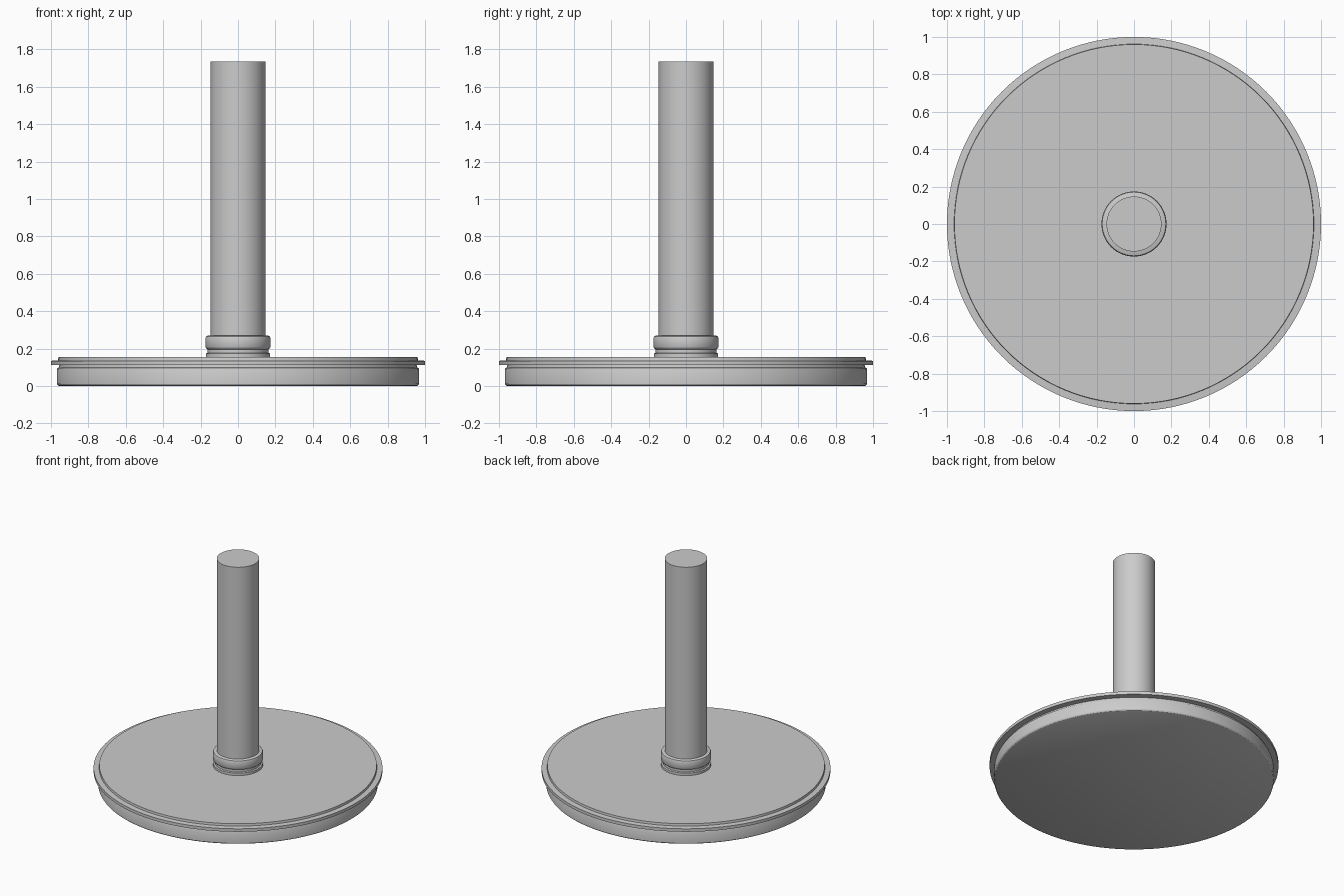
import bpy, bmesh, math

cube = bpy.data.objects.get("Cube")
if cube:
    bpy.data.objects.remove(cube, do_unlink=True)

grey = bpy.data.materials.new("plain grey")
grey.use_nodes = True
grey.diffuse_color = (0.6, 0.6, 0.6, 1)
grey.node_tree.nodes["Principled BSDF"].inputs["Base Color"].default_value = (0.6, 0.6, 0.6, 1)


def turned(name, profile, segments):
    """Revolve a (radius, height) profile about the z axis."""
    bm = bmesh.new()
    verts = [bm.verts.new((r, 0, z)) for r, z in profile]
    edges = [bm.edges.new(pair) for pair in zip(verts, verts[1:])]
    bmesh.ops.spin(bm, geom=verts + edges, cent=(0, 0, 0), axis=(0, 0, 1),
                   angle=math.tau, steps=segments, use_duplicate=False)
    bmesh.ops.remove_doubles(bm, verts=bm.verts, dist=0.0001)
    bmesh.ops.recalc_face_normals(bm, faces=bm.faces)
    mesh = bpy.data.meshes.new(name)
    bm.to_mesh(mesh)
    bm.free()
    mesh.materials.append(grey)
    obj = bpy.data.objects.new(name, mesh)
    bpy.context.collection.objects.link(obj)
    bpy.ops.object.select_all(action="DESELECT")
    obj.select_set(True)
    bpy.context.view_layer.objects.active = obj
    bpy.ops.object.shade_smooth_by_angle(angle=math.radians(30))
    return obj


# Wide foot with a softened rim and a groove below the flange
turned("base_disc", [
    (0, 0), (0.955, 0), (0.963, 0.004), (0.968, 0.012), (0.968, 0.09),
    (0.965, 0.097), (0.957, 0.1), (0.955, 0.115), (0, 0.115)], 128)

# Thin projecting flange with the raised top plate
turned("flange_plate", [
    (0, 0.112), (1, 0.112), (1, 0.135), (0.962, 0.138), (0.96, 0.155), (0, 0.155)], 128)

# Collar around the foot of the post
turned("collar", [
    (0, 0.15), (0.172, 0.15), (0.172, 0.174), (0.162, 0.178), (0.162, 0.196),
    (0.17, 0.202), (0.174, 0.21), (0.174, 0.255), (0.17, 0.266),
    (0.162, 0.27), (0, 0.27)], 64)

# Upright post
turned("post", [(0, 0.2), (0.147, 0.2), (0.147, 1.735), (0, 1.735)], 64)
